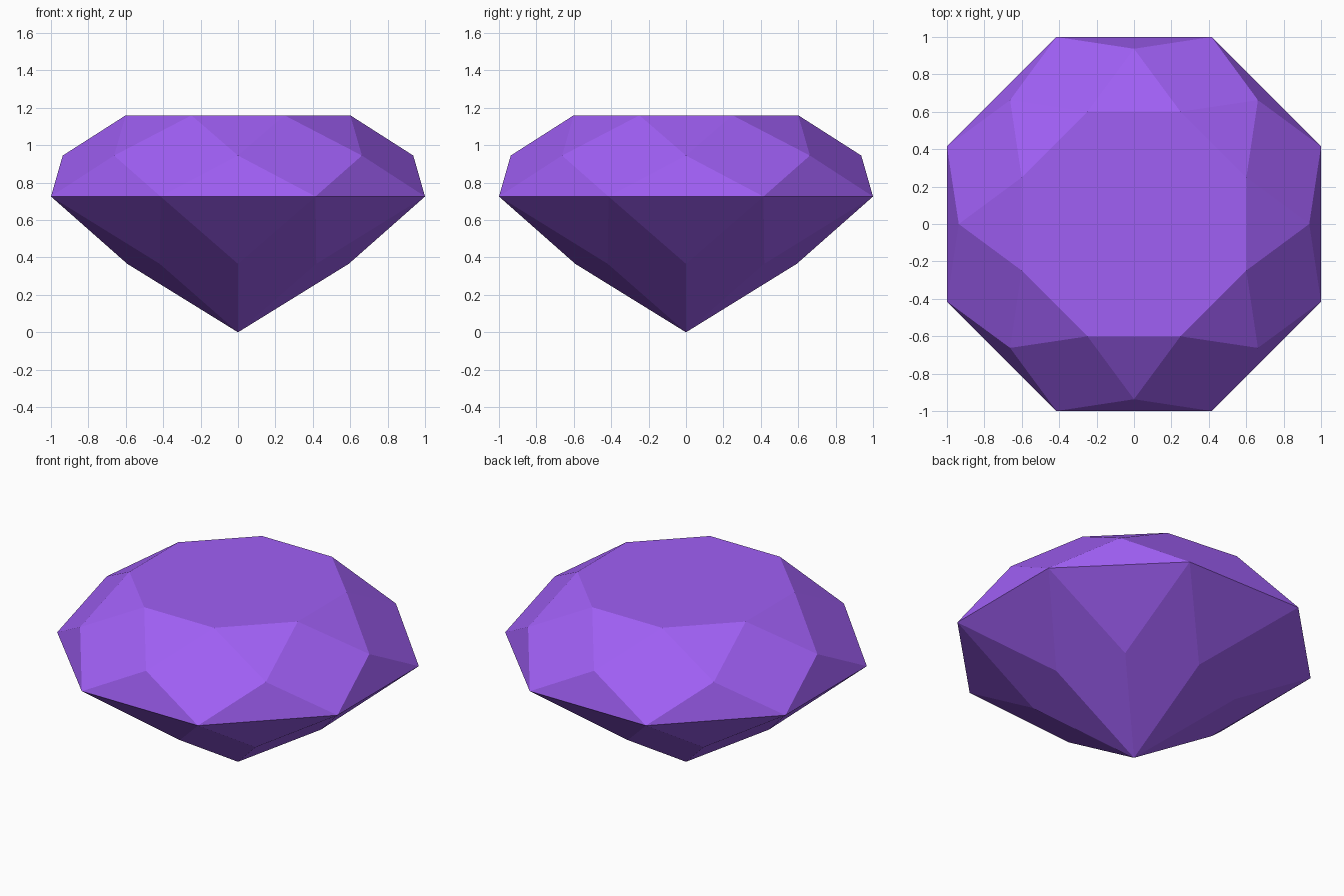
import bpy, bmesh
from math import cos, sin, pi

if "Cube" in bpy.data.objects:
    bpy.data.objects.remove(bpy.data.objects["Cube"])

N = 8
STEP = 2 * pi / N
bm = bmesh.new()


def ring(radius, z, offset):
    """Ring of N vertices, turned by a fraction of one step."""
    return [bm.verts.new((radius * cos((i + offset) * STEP),
                          radius * sin((i + offset) * STEP), z)) for i in range(N)]


# Rings from the table down to the point
table = ring(0.65, 1.16, 0.5)
crown = ring(0.937, 0.945, 0)
girdle = ring(1.0824, 0.726, 0.5)
pavilion = ring(0.592, 0.366, 0)
culet = bm.verts.new((0, 0, 0))

bm.faces.new(table)
for i in range(N):
    j, p = (i + 1) % N, i - 1
    # Crown: star triangle, main kite, girdle triangle
    bm.faces.new((table[p], crown[i], table[i]))
    bm.faces.new((table[i], crown[i], girdle[i], crown[j]))
    bm.faces.new((crown[i], girdle[p], girdle[i]))
    # Pavilion: girdle triangle and long kite to the point
    bm.faces.new((girdle[p], pavilion[i], girdle[i]))
    bm.faces.new((girdle[i], pavilion[i], culet, pavilion[j]))

bmesh.ops.recalc_face_normals(bm, faces=bm.faces)
mesh = bpy.data.meshes.new("gem")
bm.to_mesh(mesh)
bm.free()

# Purple stone
mat = bpy.data.materials.new("purple_stone")
mat.diffuse_color = (0.35, 0.115, 0.91, 1)
mat.use_nodes = True
mat.node_tree.nodes["Principled BSDF"].inputs["Base Color"].default_value = mat.diffuse_color
mesh.materials.append(mat)
gem = bpy.data.objects.new("gem", mesh)
bpy.context.collection.objects.link(gem)
